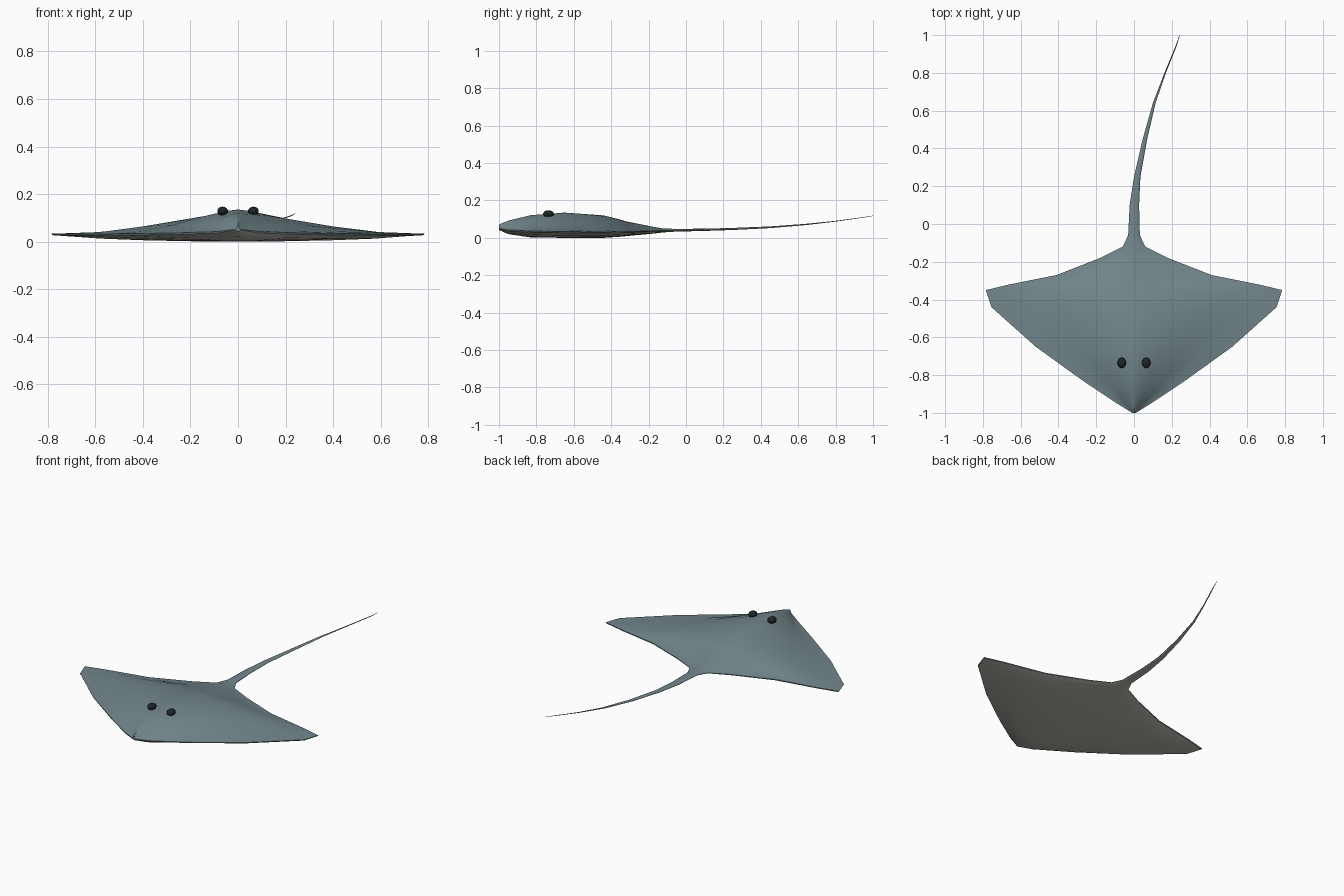
import bpy, bmesh, math

if "Cube" in bpy.data.objects:
    bpy.data.objects.remove(bpy.data.objects["Cube"])


def material(name, rgb):
    m = bpy.data.materials.new(name)
    m.diffuse_color = (*rgb, 1)
    m.use_nodes = True
    m.node_tree.nodes["Principled BSDF"].inputs["Base Color"].default_value = m.diffuse_color
    return m


teal = material("slate teal skin", (0.17, 0.24, 0.26))
belly = material("pale grey belly", (0.48, 0.465, 0.425))
black = material("eye black", (0.012, 0.018, 0.02))

# Stations along the fish: y, centre x, half width, edge z, top z, bottom z
STATIONS = [
    (-1.00, 0, .010, .052, .072, .042), (-.95, 0, .09, .042, .092, .020),
    (-.83, 0, .27, .036, .121, .002), (-.65, 0, .52, .033, .135, .000),
    (-.44, 0, .755, .032, .120, .000), (-.35, 0, .785, .033, .097, .006),
    (-.32, 0, .66, .034, .088, .009), (-.27, 0, .41, .036, .078, .014),
    (-.18, 0, .18, .038, .060, .022), (-.12, 0, .06, .039, .050, .029),
    (-.06, 0, .031, .040, .048, .033), (.10, .002, .025, .043, .049, .037),
    (.25, .017, .017, .047, .053, .042), (.45, .058, .012, .056, .061, .052),
    (.64, .107, .007, .071, .075, .068), (.80, .165, .004, .089, .091, .087),
    (.94, .222, .003, .108, .110, .107), (1.0, .242, .001, .118, .119, .117),
]
WING_TOP = [(.08, .95), (.28, .72), (.53, .36), (.76, .10)]


def section(y, cx, w, ze, zt, zb):
    """Closed ring: left edge, over the back, right edge, under the belly."""
    rim = min(.006, .3 * (ze - zb))     # thin skin-coloured rim
    zr = ze - rim

    def up(t, h):
        return h if y < -.1 else math.sqrt(1 - t * t)
    top = [(t, ze + (zt - ze) * up(t, h)) for t, h in WING_TOP]
    low = [(t, zr + (zb - zr) * math.sqrt(1 - t * t) ** 1.5) for t, _ in WING_TOP]
    ring = [(-1, ze)] + [(-t, z) for t, z in reversed(top)] + [(0, zt)] + top
    ring += [(1, ze), (.995, zr)] + low[::-1] + [(0, zb)]
    ring += [(-t, z) for t, z in low] + [(-.995, zr)]
    return [(cx + w * t, y, z) for t, z in ring]


# Body with wings and whip tail in one loft
bm = bmesh.new()
rings = [[bm.verts.new(p) for p in section(*s)] for s in STATIONS]
n = len(rings[0])
for a, b in zip(rings, rings[1:]):
    for i in range(n):
        j = (i + 1) % n
        f = bm.faces.new((a[i], a[j], b[j], b[i]))
        f.material_index = 1 if 11 <= i < n - 1 else 0
for end in (rings[0], rings[-1]):
    bm.faces.new(end)
bmesh.ops.recalc_face_normals(bm, faces=bm.faces)
mesh = bpy.data.meshes.new("body_and_tail")
bm.to_mesh(mesh)
bm.free()
mesh.materials.append(teal)
mesh.materials.append(belly)
body = bpy.data.objects.new("body_and_tail", mesh)
bpy.context.collection.objects.link(body)
bpy.context.view_layer.objects.active = body
body.select_set(True)
bpy.ops.object.shade_smooth_by_angle(angle=math.radians(30))

# Eyes
for side, label in ((-1, "left_eye"), (1, "right_eye")):
    bpy.ops.mesh.primitive_uv_sphere_add(segments=10, ring_count=7, radius=1,
                                         location=(side * .065, -.735, .128))
    eye = bpy.context.object
    eye.name = label
    eye.scale = (.024, .029, .019)
    eye.data.materials.append(black)
    bpy.ops.object.shade_smooth_by_angle(angle=math.radians(40))
